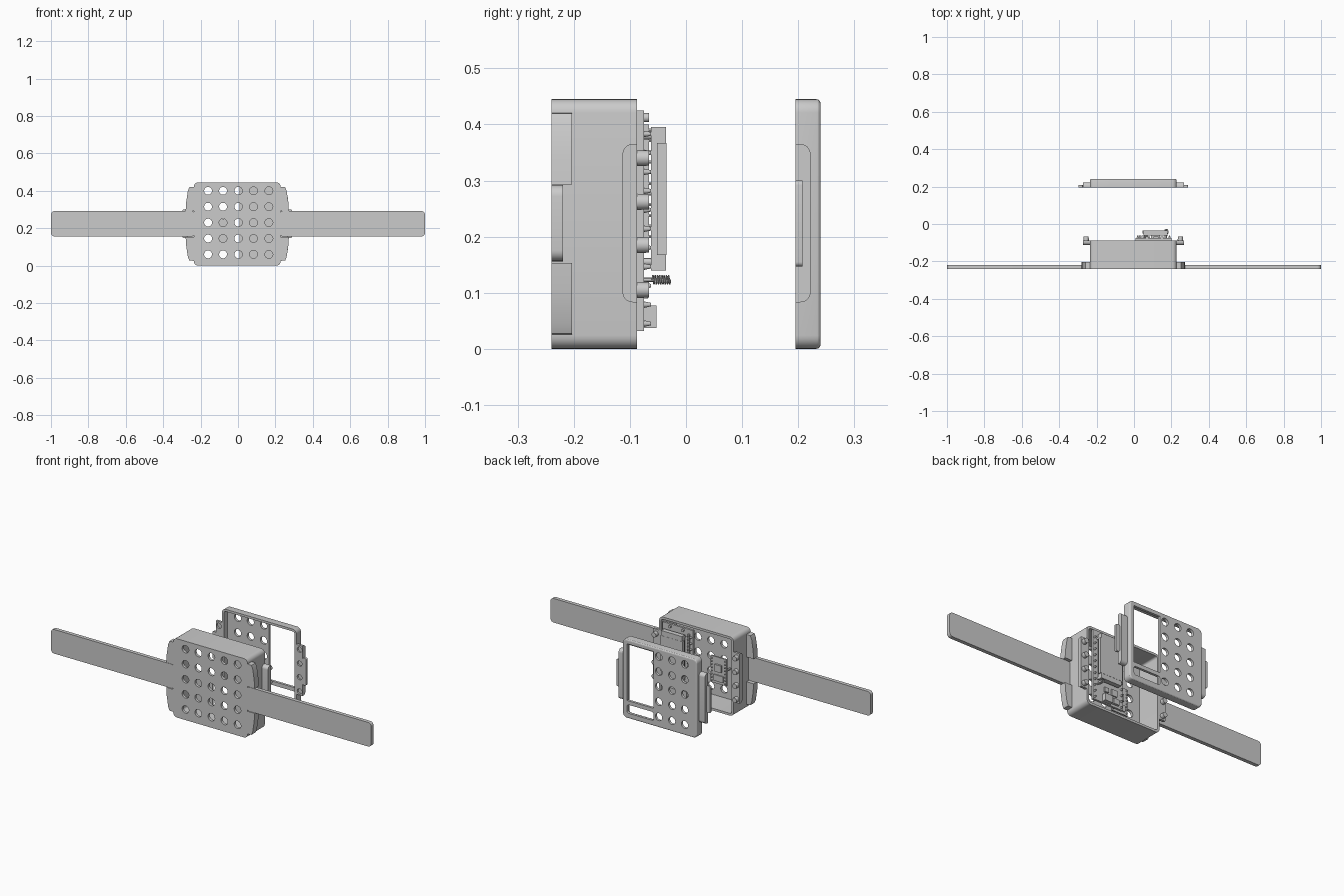
import bpy, bmesh, math
from mathutils import Vector

if "Cube" in bpy.data.objects:
    bpy.data.objects.remove(bpy.data.objects["Cube"])

CX = -0.004          # case centre line
HW = 0.2325          # case half width
H = 0.445            # case height
HOLE_X = [-0.16, -0.08, 0.002, 0.083, 0.165]
HOLE_Z = [0.06, 0.145, 0.23, 0.315, 0.4]
PEG_Z = [0.105, 0.185, 0.262, 0.34]


def rrect(x0, x1, z0, z1, r=0.0, n=6):
    if r <= 0:
        return [(x0, z0), (x1, z0), (x1, z1), (x0, z1)]
    pts = []
    corners = [(x1 - r, z1 - r), (x0 + r, z1 - r), (x0 + r, z0 + r), (x1 - r, z0 + r)]
    for q, (cx, cz) in enumerate(corners):
        for i in range(n + 1):
            a = math.pi / 2 * (q + i / n)
            pts.append((cx + r * math.cos(a), cz + r * math.sin(a)))
    return pts


def circle(x, z, r, n=32):
    return [(x + r * math.cos(2 * math.pi * i / n), z + r * math.sin(2 * math.pi * i / n))
            for i in range(n)]


def link(name, bm):
    bmesh.ops.recalc_face_normals(bm, faces=bm.faces)
    me = bpy.data.meshes.new(name)
    bm.to_mesh(me)
    bm.free()
    ob = bpy.data.objects.new(name, me)
    bpy.context.collection.objects.link(ob)
    return ob


def plate(name, loops, h0, h1, axis='y'):
    """Outline with holes, extruded along y (loops in xz) or x (loops in yz)."""
    cu = bpy.data.curves.new(name, 'CURVE')
    cu.dimensions = '2D'
    cu.fill_mode = 'BOTH'
    cu.extrude = abs(h1 - h0) / 2
    for pts in loops:
        sp = cu.splines.new('POLY')
        sp.points.add(len(pts) - 1)
        for p, (a, b) in zip(sp.points, pts):
            p.co = (a, b, 0, 1)
        sp.use_cyclic_u = True
    tmp = bpy.data.objects.new(name + "_tmp", cu)
    bpy.context.collection.objects.link(tmp)
    bpy.context.view_layer.update()
    dg = bpy.context.evaluated_depsgraph_get()
    me = bpy.data.meshes.new_from_object(tmp.evaluated_get(dg))
    bpy.data.objects.remove(tmp)
    bm = bmesh.new()
    bm.from_mesh(me)
    bpy.data.meshes.remove(me)
    bmesh.ops.remove_doubles(bm, verts=bm.verts, dist=1e-5)
    mid = (h0 + h1) / 2
    for v in bm.verts:
        a, b, h = v.co
        v.co = (a, h + mid, b) if axis == 'y' else (h + mid, a, b)
    return link(name, bm)


def box(name, x0, x1, y0, y1, z0, z1):
    return plate(name, [rrect(x0, x1, z0, z1)], y0, y1)


def loft(name, rings):
    """Skin between equal-count xz rings, each given with its y."""
    bm = bmesh.new()
    vs = [[bm.verts.new((a, y, b)) for a, b in pts] for pts, y in rings]
    n = len(vs[0])
    for p, q in zip(vs, vs[1:]):
        for i in range(n):
            bm.faces.new((p[i], p[(i + 1) % n], q[(i + 1) % n], q[i]))
    return link(name, bm)


def pins(name, places, y0, y1, r0, r1, n=12):
    """Many cylinders or cones along y in one object."""
    bm = bmesh.new()
    for x, z in places:
        a = [bm.verts.new((p, y0, q)) for p, q in circle(x, z, r0, n)]
        b = [bm.verts.new((p, y1, q)) for p, q in circle(x, z, r1, n)]
        for i in range(n):
            bm.faces.new((a[i], a[(i + 1) % n], b[(i + 1) % n], b[i]))
        bm.faces.new(a)
        bm.faces.new(b)
    return link(name, bm)


def outline(inset, r=0.024):
    return rrect(CX - HW + inset, CX + HW - inset, inset, H - inset, max(r - inset, 0.006))


# case body: perforated front wall and deep side walls, open at the back
plate("body_front", [outline(0)] + [circle(x, z, 0.021) for x in HOLE_X for z in HOLE_Z],
      -0.24, -0.225)
plate("body_walls", [outline(0), outline(0.013)], -0.225, -0.087)

# lid: hollow shell with rounded back edge, windows and holes
loft("lid_walls", [(outline(0.013), 0.226), (outline(0.013), 0.195), (outline(0), 0.195),
                   (outline(0), 0.232), (outline(0.001), 0.236), (outline(0.004), 0.239),
                   (outline(0.008), 0.24)])
plate("lid_back", [outline(0.008), rrect(0.035, 0.2, 0.1, 0.42),
                   rrect(0.035, 0.2, 0.03, 0.078, 0.01)] +
      [circle(x, z, 0.021) for x in HOLE_X[:3] for z in HOLE_Z], 0.226, 0.24)

for s, side in ((-1, "left"), (1, "right")):
    def X(v):
        return CX + s * v

    # strap
    e = s * 1.0
    a, b = sorted((X(0.225), e))
    plate(side + "_strap", [rrect(a, b, 0.156, 0.292, 0.02)], -0.24, -0.219)

    # strap lugs above and below the strap
    lug = [(0.22, 0.293), (0.276, 0.293), (0.273, 0.34), (0.264, 0.4),
           (0.256, 0.419), (0.22, 0.421)]
    plate(side + "_upper_lug", [[(X(x), z) for x, z in lug]], -0.24, -0.203)
    plate(side + "_lower_lug", [[(X(x), 0.446 - z) for x, z in lug]], -0.24, -0.203)

    # body ledge with rounded ends, carrying pegs
    def ledge(y0, y1, r=0.018):
        d = 1 if y1 > y0 else -1
        pts = [(y0, 0.083), (y0, 0.365)]
        for i in range(9):
            t = math.pi / 2 * i / 8
            pts.append((y1 - d * r + d * r * math.sin(t), 0.365 - r + r * math.cos(t)))
        return pts + [(y, 0.448 - z) for y, z in reversed(pts[2:])]

    a, b = sorted((X(0.228), X(0.27)))
    plate(side + "_body_ledge", [ledge(-0.087, -0.113)], a, b, 'x')
    pins(side + "_pegs", [(X(0.252), z) for z in PEG_Z], -0.088, -0.066, 0.0145, 0.0135, 24)

    # lid ledge with sockets and a thin finger lip
    plate(side + "_lid_sockets", [rrect(a, b, 0.083, 0.365)] +
          [circle(X(0.252), z, 0.0148, 24) for z in PEG_Z], 0.195, 0.204)
    plate(side + "_lid_ledge", [ledge(0.204, 0.222)], a, b, 'x')
    a, b = sorted((X(0.27), X(0.293)))
    plate(side + "_finger_lip", [rrect(a, b, 0.147, 0.3, 0.008)], 0.195, 0.208)

# main circuit board with solder pins
box("main_board", 0.008, 0.2, -0.087, -0.075, 0.032, 0.425)
pins("board_pins", [(x, 0.045 + 0.0338 * i) for x in (0.02, 0.19) for i in range(11)],
     -0.076, -0.062, 0.006, 0.003)
box("pin_header", 0.028, 0.038, -0.075, -0.066, 0.19, 0.4)
pins("header_pins", [(0.033, 0.2 + 0.019 * i) for i in range(11)], -0.067, -0.058, 0.003, 0.003, 6)
pins("board_posts", [(x, z) for x in (0.06, 0.17) for z in (0.155, 0.38)],
     -0.076, -0.06, 0.007, 0.007)

# display module
box("display_frame", 0.05, 0.18, -0.062, -0.036, 0.14, 0.395)
box("display_screen", 0.045, 0.185, -0.052, -0.035, 0.167, 0.367)

# small parts on the lower board
box("connector", 0.09, 0.14, -0.075, -0.053, 0.037, 0.077)
box("switch", 0.04, 0.075, -0.075, -0.062, 0.045, 0.075)
box("chip", 0.05, 0.085, -0.075, -0.068, 0.09, 0.125)
box("regulator", 0.105, 0.13, -0.075, -0.066, 0.095, 0.12)
pins("top_capacitors", [(0.07, 0.412), (0.15, 0.412)], -0.075, -0.066, 0.008, 0.008, 20)

# coil antenna
cu = bpy.data.curves.new("coil_antenna", 'CURVE')
cu.dimensions = '3D'
cu.bevel_depth = 0.0014
cu.bevel_resolution = 1
sp = cu.splines.new('POLY')
N = 8 * 14
sp.points.add(N)
for i in range(N + 1):
    t = 2 * math.pi * i / 14
    sp.points[i].co = (0.172 + 0.0075 * math.cos(t), -0.06 + 0.032 * i / N,
                       0.123 + 0.0075 * math.sin(t), 1)
bpy.context.collection.objects.link(bpy.data.objects.new("coil_antenna", cu))
pins("antenna_stem", [(0.172, 0.123)], -0.076, -0.058, 0.004, 0.004)

# small sensor board deep in the case
box("sensor_board", -0.12, -0.02, -0.2, -0.192, 0.1, 0.25)
box("sensor_chip", -0.09, -0.05, -0.192, -0.182, 0.17, 0.21)
box("sensor_module", -0.1, -0.04, -0.192, -0.186, 0.115, 0.15)
pins("sensor_pins", [(x, 0.112 + 0.018 * i) for x in (-0.112, -0.028) for i in range(8)],
     -0.193, -0.184, 0.004, 0.003, 8)
pins("sensor_posts", [(-0.118, 0.188), (-0.04, 0.188)], -0.226, -0.199, 0.006, 0.006)

# smooth rounded surfaces, keep edges sharp
bpy.ops.object.select_all(action='DESELECT')
for ob in bpy.data.objects:
    if ob.type == 'MESH':
        ob.select_set(True)
        bpy.context.view_layer.objects.active = ob
bpy.ops.object.shade_smooth_by_angle(angle=math.radians(30))
